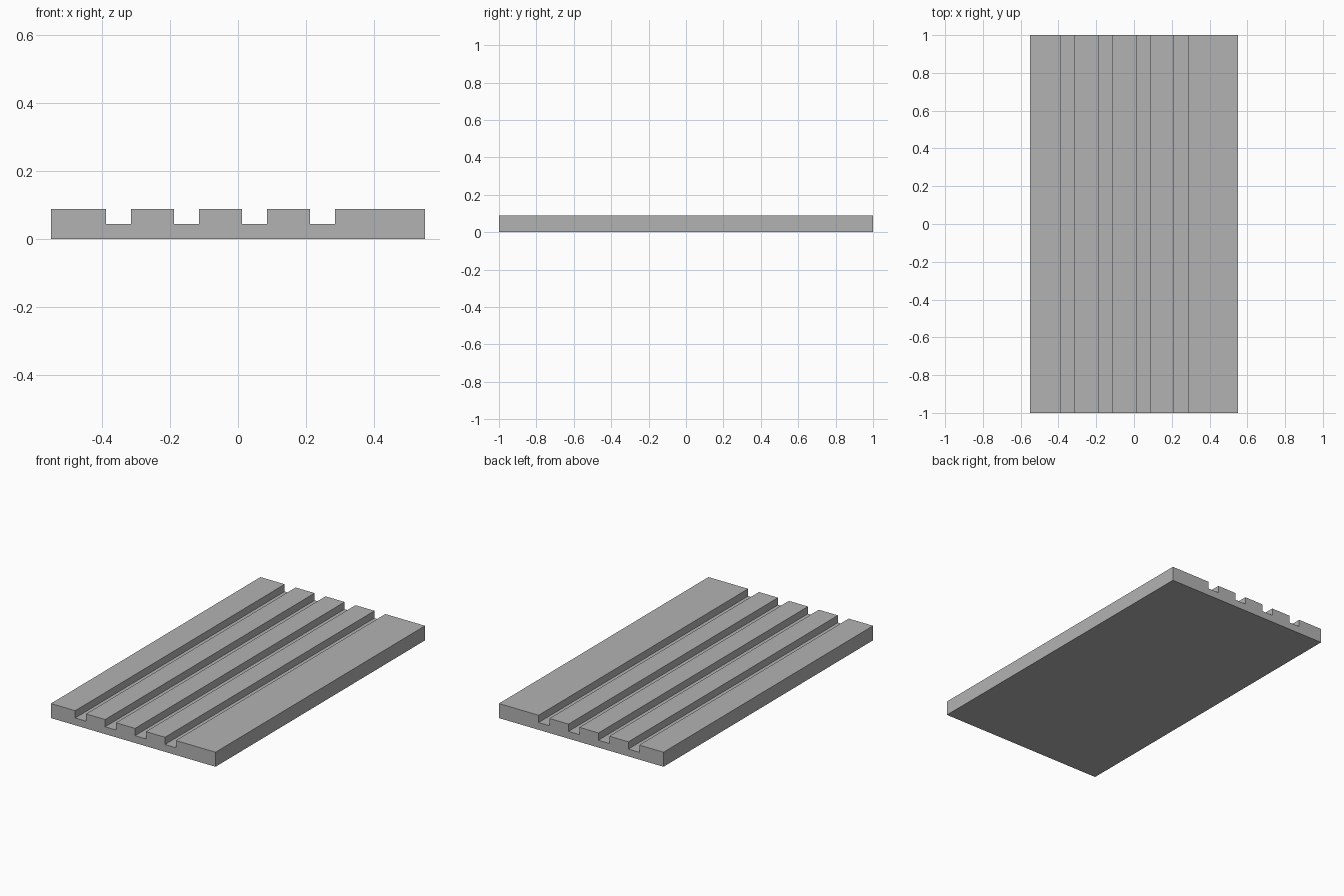
import bpy
import bmesh

cube = bpy.data.objects.get("Cube")
if cube:
    bpy.data.objects.remove(cube, do_unlink=True)

# Overall sizes
HALF_WIDTH, HALF_LENGTH = 0.55, 1.0
HEIGHT, FLOOR = 0.088, 0.044
FIRST_GROOVE, PITCH, GROOVE_WIDTH, GROOVES = -0.388, 0.2, 0.073, 4

# Plain grey
grey = bpy.data.materials.new("plain grey")
grey.use_nodes = True
colour = (0.45, 0.45, 0.45, 1.0)
grey.diffuse_color = colour
grey.node_tree.nodes["Principled BSDF"].inputs["Base Color"].default_value = colour

# End profile: flat underside, top stepped down into each groove
profile = [(HALF_WIDTH, 0), (HALF_WIDTH, HEIGHT)]
for i in reversed(range(GROOVES)):
    left = FIRST_GROOVE + i * PITCH
    right = left + GROOVE_WIDTH
    profile += [(right, HEIGHT), (right, FLOOR), (left, FLOOR), (left, HEIGHT)]
profile += [(-HALF_WIDTH, HEIGHT), (-HALF_WIDTH, 0)]

# Grooved slab: profile extruded along its length
bm = bmesh.new()
end = bm.faces.new([bm.verts.new((x, -HALF_LENGTH, z)) for x, z in profile])
extruded = bmesh.ops.extrude_face_region(bm, geom=[end], use_keep_orig=True)
moved = [v for v in extruded["geom"] if isinstance(v, bmesh.types.BMVert)]
bmesh.ops.translate(bm, verts=moved, vec=(0, 2 * HALF_LENGTH, 0))
bmesh.ops.recalc_face_normals(bm, faces=bm.faces)

mesh = bpy.data.meshes.new("grooved_slab")
bm.to_mesh(mesh)
bm.free()
mesh.materials.append(grey)
slab = bpy.data.objects.new("grooved_slab", mesh)
bpy.context.collection.objects.link(slab)
